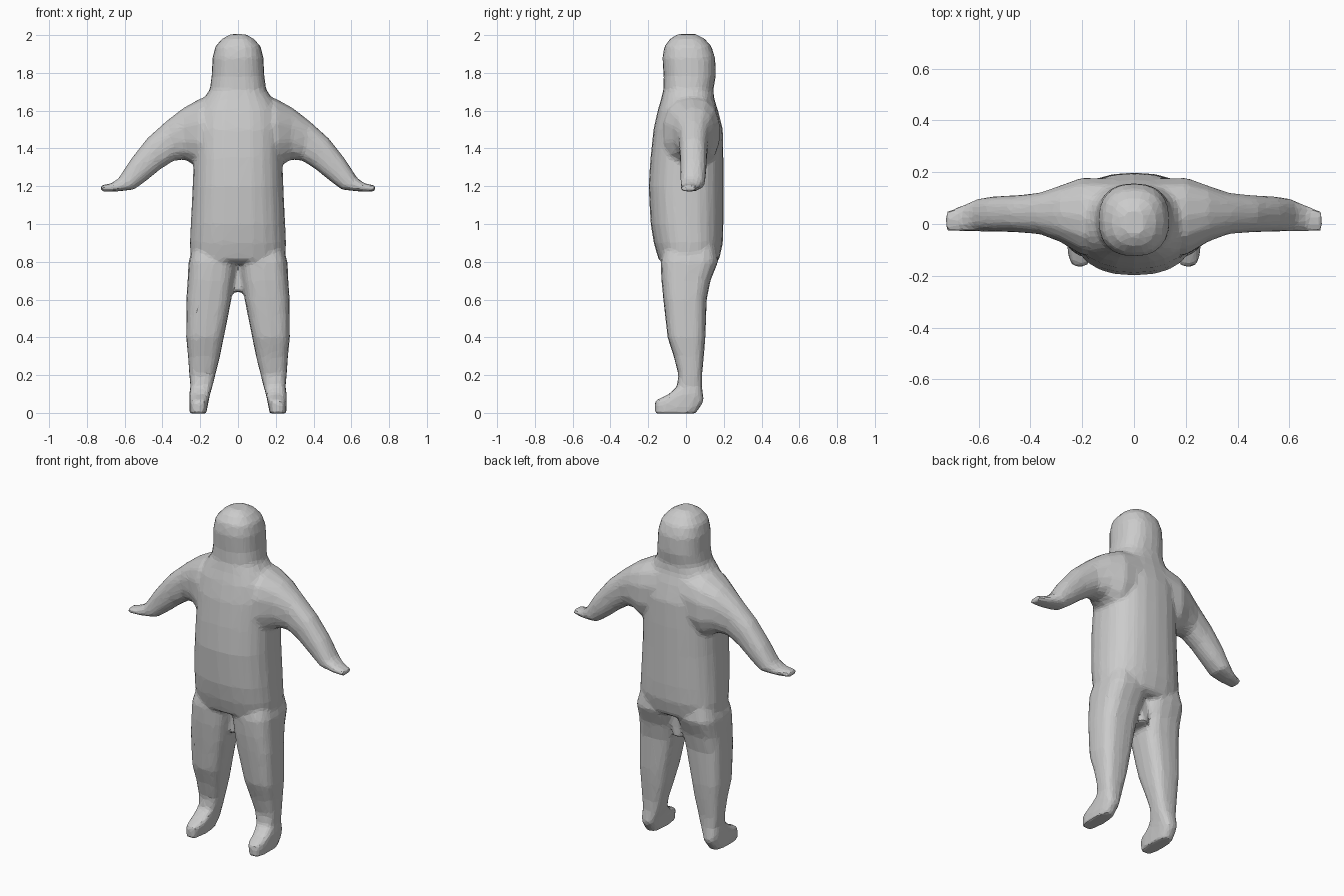
import bpy, bmesh, math
from mathutils import Vector

cube = bpy.data.objects.get("Cube")
if cube:
    bpy.data.objects.remove(cube)

grey = bpy.data.materials.new("plain grey")
grey.use_nodes = True
colour = (0.6, 0.6, 0.6, 1)
grey.diffuse_color = colour
grey.node_tree.nodes["Principled BSDF"].inputs["Base Color"].default_value = colour

bm = bmesh.new()


def loft(rings, sides=20, power=2.4):
    """Closed tube through rounded rings given as (centre, axis, axis)."""
    loops = []
    for centre, u, v in rings:
        loop = []
        for i in range(sides):
            a = 2 * math.pi * i / sides
            c, s = math.cos(a), math.sin(a)
            loop.append(bm.verts.new(
                centre + u * math.copysign(abs(c) ** (2 / power), c)
                + v * math.copysign(abs(s) ** (2 / power), s)))
        loops.append(loop)
    faces = [bm.faces.new(loops[0]), bm.faces.new(loops[-1])]
    for a, b in zip(loops, loops[1:]):
        for i in range(sides):
            j = (i + 1) % sides
            faces.append(bm.faces.new((a[i], a[j], b[j], b[i])))
    bmesh.ops.recalc_face_normals(bm, faces=faces)


def upright(z, x0, x1, y0, y1):
    return (Vector(((x0 + x1) / 2, (y0 + y1) / 2, z)),
            Vector(((x1 - x0) / 2, 0, 0)), Vector((0, (y1 - y0) / 2, 0)))


def across(side, top, bottom, y0, y1):
    t = Vector((side * top[0], y1, top[1]))
    b = Vector((side * bottom[0], y0, bottom[1]))
    half = (t - b) / 2
    return (t + b) / 2, Vector((half.x, 0, half.z)), Vector((0, half.y, 0))


# Torso, neck and hooded head: height, half width, front, back
body = [(0.79, .20, -.10, .15), (0.81, .25, -.145, .175), (0.90, .255, -.17, .195),
        (1.00, .25, -.187, .198), (1.20, .24, -.198, .198), (1.35, .235, -.188, .198),
        (1.50, .235, -.172, .195), (1.60, .22, -.15, .17), (1.66, .185, -.132, .15),
        (1.71, .15, -.12, .145), (1.78, .14, -.118, .157), (1.88, .135, -.125, .155),
        (1.94, .12, -.115, .135), (1.98, .085, -.085, .10), (2.005, .04, -.045, .055)]
loft([upright(z, -w, w, f, b) for z, w, f, b in body], 24)

# Legs with feet: height, inner, outer, front, back
leg = [(0.95, .01, .22, -.10, .15), (0.80, .005, .262, -.135, .17),
       (0.70, .02, .267, -.13, .13), (0.60, .035, .274, -.12, .11),
       (0.40, .075, .275, -.098, .103), (0.30, .095, .265, -.065, .095),
       (0.20, .12, .258, -.04, .085), (0.14, .135, .252, -.048, .085),
       (0.10, .147, .258, -.09, .09), (0.065, .155, .258, -.165, .096),
       (0.03, .162, .258, -.168, .075), (-.004, .168, .255, -.166, .05)]

# Arms with flat hands: upper edge, lower edge, front, back
arm = [((.08, 1.70), (.10, 1.30), -.13, .18), ((.20, 1.665), (.21, 1.30), -.12, .18),
       ((.29, 1.615), (.28, 1.34), -.07, .15), ((.38, 1.545), (.34, 1.335), -.04, .122),
       ((.48, 1.455), (.41, 1.29), -.033, .112), ((.57, 1.34), (.49, 1.225), -.03, .108),
       ((.63, 1.245), (.55, 1.182), -.03, .10), ((.67, 1.215), (.64, 1.172), -.03, .075),
       ((.727, 1.205), (.725, 1.172), -.03, .05)]

for side in (-1, 1):
    loft([upright(z, side * i, side * o, f, b) for z, i, o, f, b in leg], 16, 3)
    loft([across(side, *ring) for ring in arm], 14, 2.4)

# Crotch bridge between the thighs
loft([upright(z, -w, w, -.05, .10) for z, w in ((.64, .04), (.74, .07), (.85, .10))], 10)

mesh = bpy.data.meshes.new("suited_figure")
bm.to_mesh(mesh)
bm.free()
figure = bpy.data.objects.new("suited_figure", mesh)
bpy.context.collection.objects.link(figure)
mesh.materials.append(grey)

# Fuse the parts into one soft skin, then facet it
remesh = figure.modifiers.new("fuse", 'REMESH')
remesh.mode = 'VOXEL'
remesh.voxel_size = 0.012
soft = figure.modifiers.new("soften", 'SMOOTH')
soft.factor = 0.5
soft.iterations = 5
facet = figure.modifiers.new("facet", 'DECIMATE')
facet.ratio = 0.09
